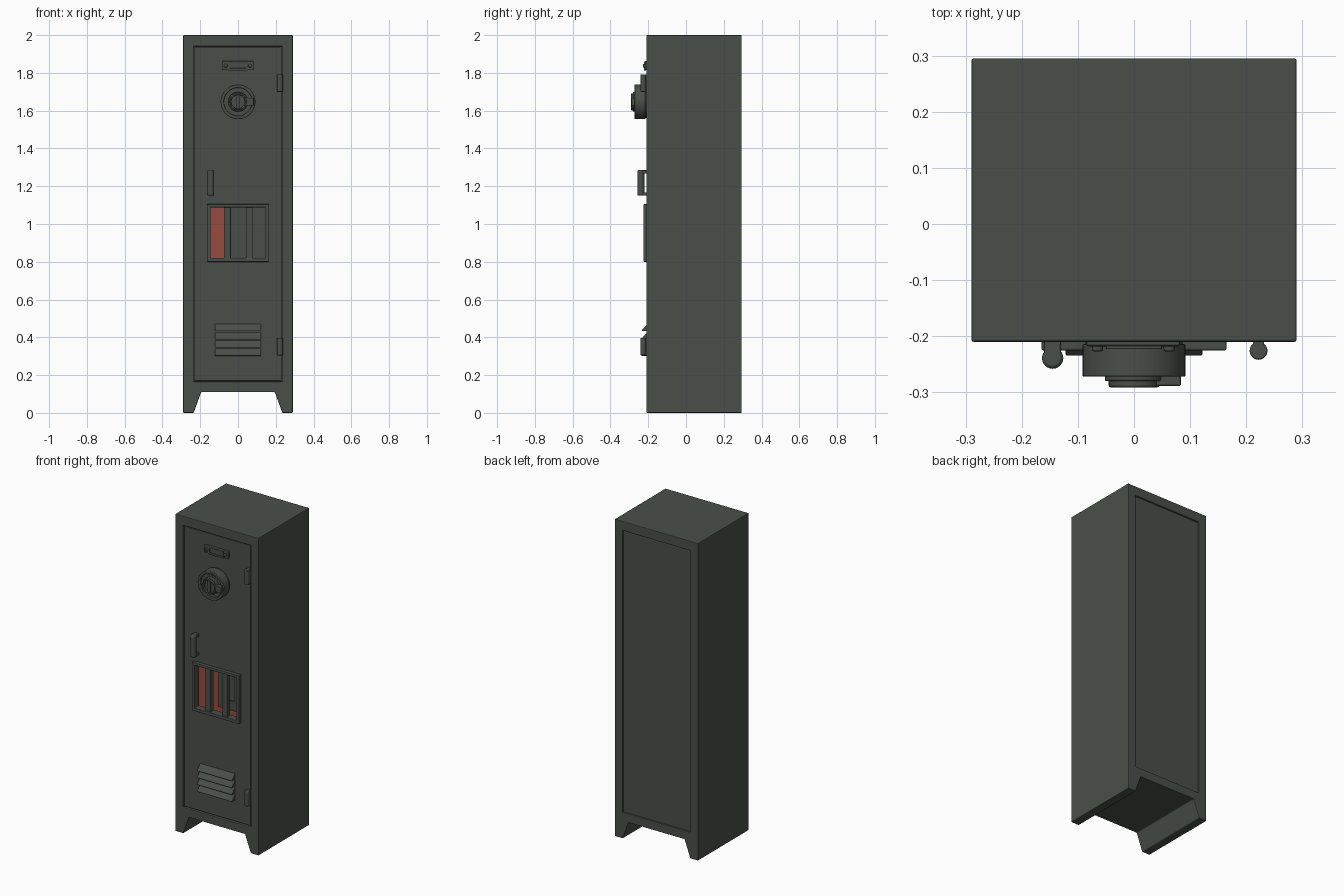
import bpy, bmesh, math
from mathutils import Matrix, Vector

if "Cube" in bpy.data.objects:
    bpy.data.objects.remove(bpy.data.objects["Cube"])


def material(name, rgb):
    m = bpy.data.materials.new(name)
    m.diffuse_color = (*rgb, 1)
    m.use_nodes = True
    m.node_tree.nodes["Principled BSDF"].inputs["Base Color"].default_value = m.diffuse_color
    return m


GREY = material("grey green metal", (0.068, 0.078, 0.068))
RED = material("dull red", (0.31, 0.072, 0.05))


def finish(name, bm, mat=GREY, bevel=0, segs=2, smooth=False):
    bmesh.ops.recalc_face_normals(bm, faces=bm.faces)
    me = bpy.data.meshes.new(name)
    bm.to_mesh(me)
    bm.free()
    me.materials.append(mat)
    ob = bpy.data.objects.new(name, me)
    bpy.context.collection.objects.link(ob)
    if bevel:
        b = ob.modifiers.new("bevel", "BEVEL")
        b.width, b.segments, b.limit_method = bevel, segs, "ANGLE"
    if smooth:
        bpy.ops.object.select_all(action="DESELECT")
        bpy.context.view_layer.objects.active = ob
        ob.select_set(True)
        bpy.ops.object.shade_smooth_by_angle(angle=math.radians(35))
    return ob


def rect(x0, x1, z0, z1):
    return [(x0, z0), (x1, z0), (x1, z1), (x0, z1)]


def plate(name, loops, y0, y1, **kw):
    """Fill front-view outlines (later loops are holes) and extrude from y0 to y1."""
    bm = bmesh.new()
    edges = []
    for loop in loops:
        vs = [bm.verts.new((x, y0, z)) for x, z in loop]
        edges += [bm.edges.new((vs[i - 1], vs[i])) for i in range(len(vs))]
    bmesh.ops.triangle_fill(bm, edges=edges, use_beauty=True, normal=(0, 1, 0))
    r = bmesh.ops.extrude_face_region(bm, geom=bm.faces[:])
    moved = [v for v in r["geom"] if isinstance(v, bmesh.types.BMVert)]
    bmesh.ops.translate(bm, vec=(0, y1 - y0, 0), verts=moved)
    bmesh.ops.dissolve_limit(bm, angle_limit=0.01, verts=bm.verts[:], edges=bm.edges[:]) if len(loops) == 1 else None
    return finish(name, bm, **kw)


def box(name, x0, x1, y0, y1, z0, z1, **kw):
    bm = bmesh.new()
    bmesh.ops.create_cube(bm, size=1)
    bmesh.ops.scale(bm, vec=(x1 - x0, y1 - y0, z1 - z0), verts=bm.verts)
    bmesh.ops.translate(bm, vec=((x0 + x1) / 2, (y0 + y1) / 2, (z0 + z1) / 2), verts=bm.verts)
    return finish(name, bm, **kw)


def rod(name, a, b, r, sides=32, bevel=0.003):
    a, b = Vector(a), Vector(b)
    bm = bmesh.new()
    rot = (b - a).to_track_quat("Z", "Y").to_matrix().to_4x4()
    bmesh.ops.create_cone(bm, cap_ends=True, segments=sides, radius1=r, radius2=r,
                          depth=(b - a).length, matrix=Matrix.Translation((a + b) / 2) @ rot)
    return finish(name, bm, bevel=bevel, smooth=True)


# Body shell with legs, open through front and back
outline = [(-0.29, 0), (-0.235, 0), (-0.195, 0.11), (0.195, 0.11),
           (0.235, 0), (0.29, 0), (0.29, 2), (-0.29, 2)]
plate("locker_body", [outline, rect(-0.235, 0.235, 0.165, 1.94)], -0.21, 0.295, bevel=0.004)

# Door with window opening, stop behind its gap, and back panel
window = rect(-0.145, 0.145, 0.82, 1.088)
plate("door", [rect(-0.230, 0.230, 0.170, 1.935), window], -0.204, -0.18, bevel=0.002)
plate("door_stop", [rect(-0.25, 0.25, 0.15, 1.955), rect(-0.2, 0.2, 0.2, 1.9)], -0.182, -0.17)
box("back_panel", -0.237, 0.237, 0.265, 0.285, 0.163, 1.942)

# Window frame and bars
plate("window_frame", [rect(-0.165, 0.165, 0.80, 1.105), window], -0.225, -0.19, bevel=0.003)
for i, x in enumerate((-0.056, 0.06)):
    box(f"window_bar_{i + 1}", x - 0.018, x + 0.018, -0.218, -0.19, 0.81, 1.1, bevel=0.003)

# Contents seen through the window
box("red_lining", -0.236, 0.236, -0.06, -0.04, 0.4, 1.5, mat=RED)
box("inner_panel", -0.07, 0.236, -0.09, -0.06, 0.80, 1.5)
plate("inner_panel_trim", [rect(-0.07, 0.15, 0.80, 1.3), rect(-0.035, 0.045, 0.86, 1.25)], -0.097, -0.088)

# Handle: upright grip on two posts
rod("handle_grip", (-0.145, -0.239, 1.15), (-0.145, -0.239, 1.285), 0.019, 24, 0.006)
for i, z in enumerate((1.15, 1.267)):
    box(f"handle_post_{i + 1}", -0.16, -0.13, -0.24, -0.20, z, z + 0.018, bevel=0.003)

# Hinges
for i, z in enumerate((0.305, 1.70)):
    rod(f"hinge_{i + 1}", (0.222, -0.226, z), (0.222, -0.226, z + 0.092), 0.016, 20)
    box(f"hinge_leaf_{i + 1}", 0.212, 0.232, -0.22, -0.20, z, z + 0.092)

# Combination dial: base, rim, recessed face, knob and latch
DZ = 1.647


def ring(name, r_out, r_in, y0, y1):
    loops = [[(r * math.cos(t * math.tau / 40), DZ + r * math.sin(t * math.tau / 40))
              for t in range(40)] for r in (r_out, r_in)]
    return plate(name, loops, y0, y1, bevel=0.003, smooth=True)


rod("dial_base", (0, -0.20, DZ), (0, -0.262, DZ), 0.086, 40)
ring("dial_rim", 0.092, 0.074, -0.272, -0.214)
rod("dial_knob", (0, -0.25, DZ), (0, -0.280, DZ), 0.052)
ring("dial_knob_rim", 0.045, 0.036, -0.291, -0.27)
box("dial_grip", -0.009, 0.009, -0.291, -0.27, DZ - 0.036, DZ + 0.036, bevel=0.003)
box("dial_latch", 0.036, 0.084, -0.289, -0.26, DZ - 0.02, DZ + 0.02, bevel=0.004)
for i in range(3):
    a = math.radians(70 + 20 * i)
    x, z = 0.063 * math.cos(a), DZ + 0.063 * math.sin(a)
    rod(f"dial_stud_{i + 1}", (x, -0.26, z), (x, -0.267, z), 0.006, 12, 0)

# Blank name plate with frame and screws
plate("name_plate", [rect(-0.085, 0.082, 1.815, 1.862)], -0.218, -0.20, bevel=0.004)
plate("name_plate_frame", [rect(-0.05, 0.05, 1.813, 1.86), rect(-0.042, 0.042, 1.825, 1.852)],
      -0.223, -0.21, bevel=0.002)
for i, x in enumerate((-0.065, 0.063)):
    rod(f"name_plate_screw_{i + 1}", (x, -0.21, 1.838), (x, -0.227, 1.838), 0.01, 16)

# Vent louvers: wedges that open downwards
for i in range(4):
    z = 0.302 + 0.0435 * i
    bm = bmesh.new()
    vs = [bm.verts.new(p) for p in ((-0.122, -0.20, z), (-0.122, -0.234, z),
                                    (-0.122, -0.234, z + 0.006), (-0.122, -0.20, z + 0.042))]
    r = bmesh.ops.extrude_face_region(bm, geom=[bm.faces.new(vs)])
    bmesh.ops.translate(bm, vec=(0.244, 0, 0),
                        verts=[v for v in r["geom"] if isinstance(v, bmesh.types.BMVert)])
    finish(f"vent_louver_{i + 1}", bm, bevel=0.002)
